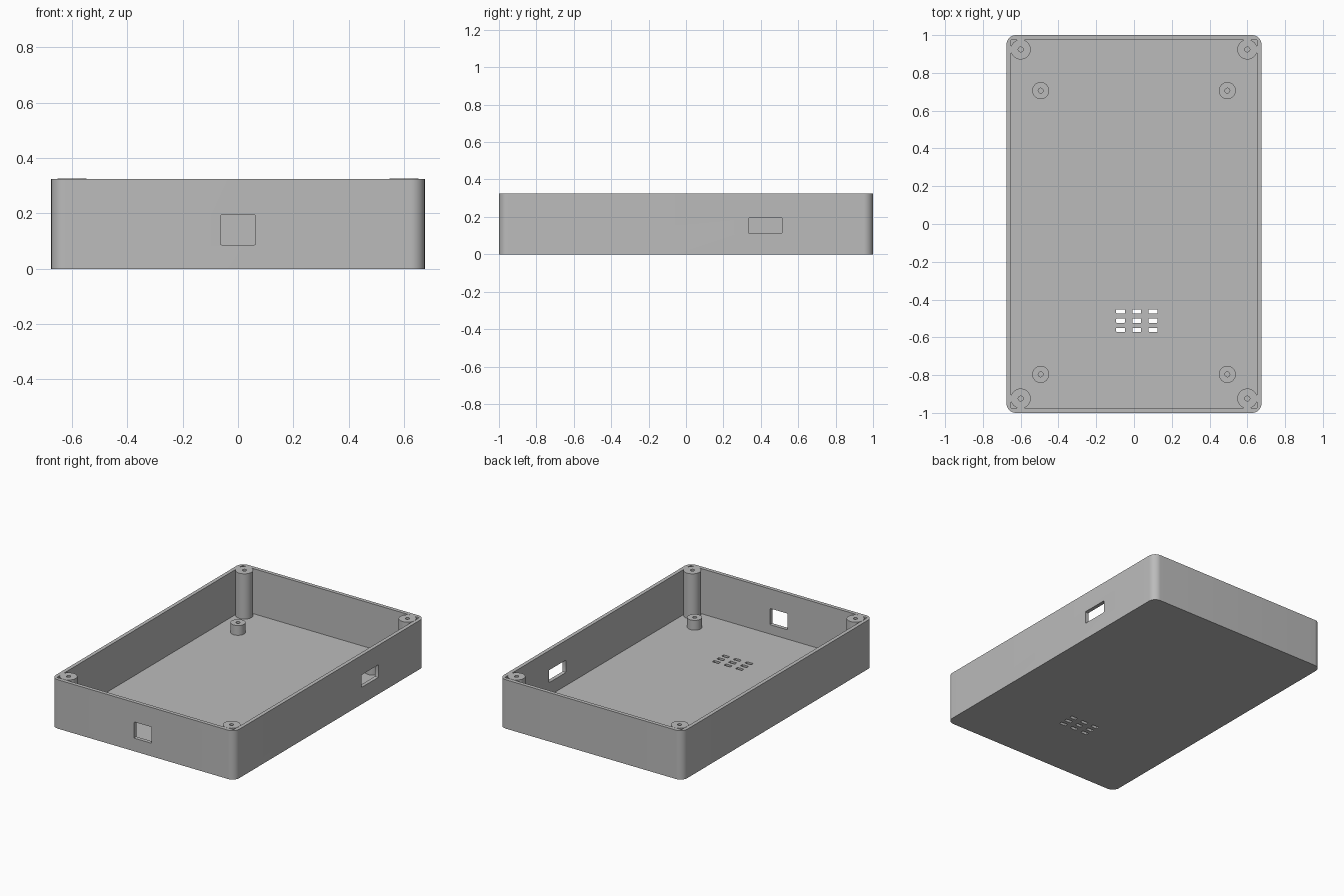
import bpy
import bmesh
import math
from mathutils import Vector, Matrix

cube = bpy.data.objects.get("Cube")
if cube:
    bpy.data.objects.remove(cube, do_unlink=True)

# Main dimensions
HALF_X, HALF_Y, HEIGHT = 0.675, 1.0, 0.325
WALL, FLOOR = 0.025, 0.025

grey = bpy.data.materials.new("plain grey")
grey.use_nodes = True
colour = (0.5, 0.5, 0.5, 1)
grey.diffuse_color = colour
grey.node_tree.nodes["Principled BSDF"].inputs["Base Color"].default_value = colour


def add_object(name, bm):
    bmesh.ops.recalc_face_normals(bm, faces=bm.faces)
    mesh = bpy.data.meshes.new(name)
    bm.to_mesh(mesh)
    bm.free()
    mesh.materials.append(grey)
    obj = bpy.data.objects.new(name, mesh)
    bpy.context.collection.objects.link(obj)
    return obj


def select_only(obj):
    bpy.ops.object.select_all(action="DESELECT")
    obj.select_set(True)
    bpy.context.view_layer.objects.active = obj


def box(name, low, high, radius=0, axis=2, segments=3):
    """Box between two corners, with the edges along one axis rounded."""
    low, high = Vector(low), Vector(high)
    bm = bmesh.new()
    bmesh.ops.create_cube(bm, size=1)
    bmesh.ops.scale(bm, vec=high - low, verts=bm.verts)
    bmesh.ops.translate(bm, vec=(low + high) / 2, verts=bm.verts)
    if radius:
        along = [e for e in bm.edges
                 if abs((e.verts[0].co - e.verts[1].co).normalized()[axis]) > 0.9]
        bmesh.ops.bevel(bm, geom=along, offset=radius, segments=segments,
                        profile=0.5, affect="EDGES")
    return add_object(name, bm)


def tube(name, x, y, outer, inner, top):
    """Hollow post turned from a small profile, standing in the floor."""
    bm = bmesh.new()
    base = FLOOR - 0.005
    points = [(outer, base), (outer, top), (inner, top), (inner, base)]
    verts = [bm.verts.new((r, 0, z)) for r, z in points]
    edges = [bm.edges.new((verts[i], verts[(i + 1) % 4])) for i in range(4)]
    bmesh.ops.spin(bm, geom=verts + edges, cent=(0, 0, 0), axis=(0, 0, 1),
                   angle=math.tau, steps=48, use_merge=True)
    bmesh.ops.remove_doubles(bm, verts=bm.verts, dist=0.0001)
    bmesh.ops.transform(bm, matrix=Matrix.Translation((x, y, 0)), verts=bm.verts)
    obj = add_object(name, bm)
    select_only(obj)
    bpy.ops.object.shade_smooth_by_angle(angle=math.radians(30))


def cut(target, cutter):
    mod = target.modifiers.new("cut", "BOOLEAN")
    mod.operation = "DIFFERENCE"
    mod.solver = "EXACT"
    mod.object = cutter
    select_only(target)
    bpy.ops.object.modifier_apply(modifier=mod.name)
    bpy.data.objects.remove(cutter, do_unlink=True)


# Open tray with rounded outer corners and a square cavity
tray = box("tray", (-HALF_X, -HALF_Y, 0), (HALF_X, HALF_Y, HEIGHT), 0.05, segments=12)
inner_x, inner_y = HALF_X - WALL, HALF_Y - WALL
cut(tray, box("cavity", (-inner_x, -inner_y, FLOOR), (inner_x, inner_y, HEIGHT + 0.1)))

# Openings in the front wall and the +x wall
cut(tray, box("front_opening", (-0.064, -1.1, 0.087), (0.064, -0.9, 0.195), 0.005, axis=1))
cut(tray, box("side_opening", (0.6, 0.335, 0.112), (0.75, 0.513, 0.195), 0.005, axis=0))

# Grid of vent slots through the floor
for col in range(3):
    for row in range(3):
        x, y = -0.071 + 0.086 * col, -0.463 - 0.049 * row
        cut(tray, box("vent", (x - 0.023, y - 0.011, -0.1),
                      (x + 0.023, y + 0.011, 0.1), 0.002))

select_only(tray)
bpy.ops.object.shade_smooth_by_angle(angle=math.radians(30))

# Tall corner posts for the lid screws, short standoffs for the board
for side, sx in (("left", 1), ("right", -1)):
    for end, sy in (("back", 1), ("front", -1)):
        tube(f"corner_post_{end}_{side}", 0.6 * sx, 0.924 * sy, 0.053, 0.013, HEIGHT + 0.001)
        tube(f"board_standoff_{end}_{side}", 0.494 * sx, -0.045 + 0.751 * sy,
             0.045, 0.013, 0.09)
